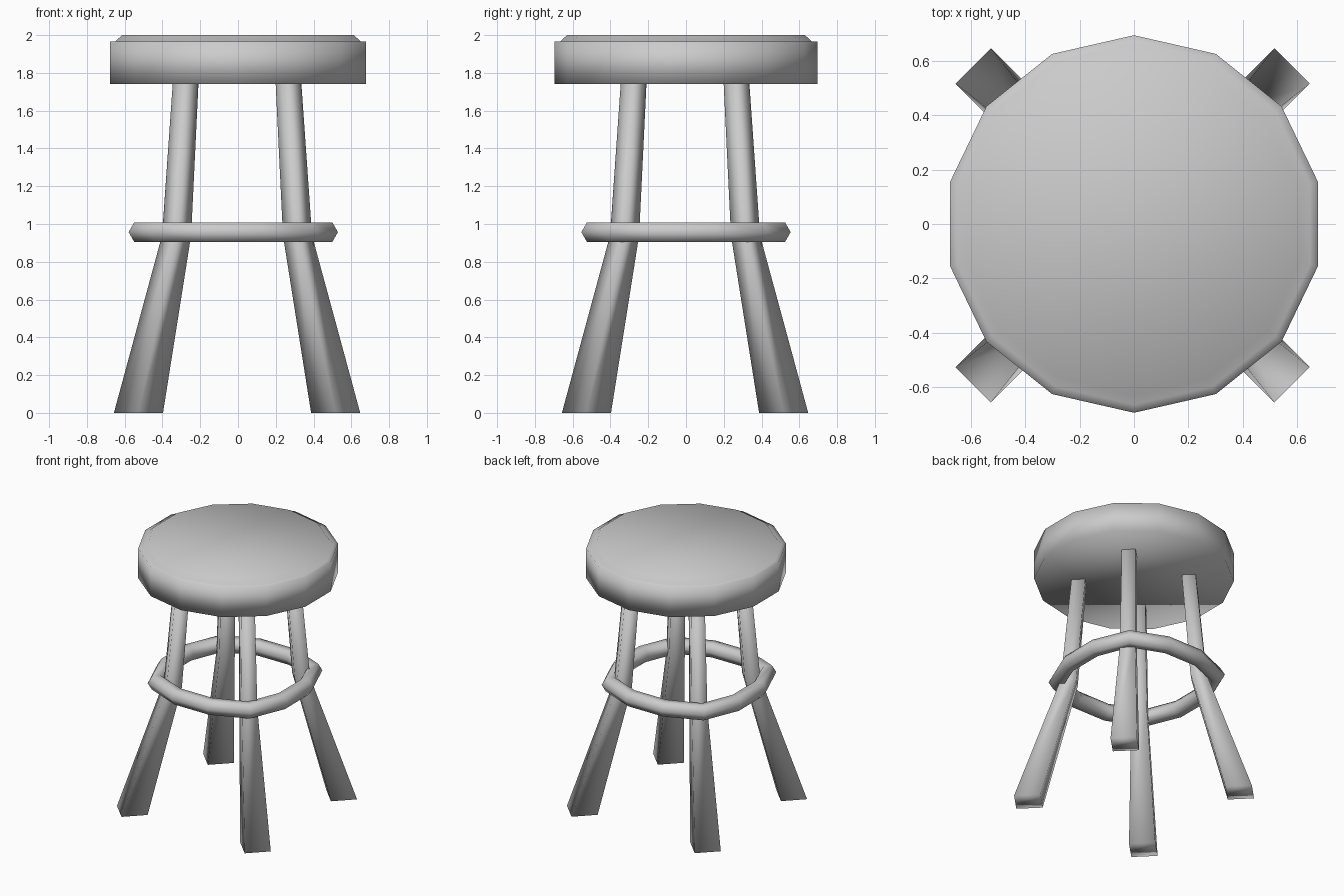
import bpy
from math import sin, cos, pi

if "Cube" in bpy.data.objects:
    bpy.data.objects.remove(bpy.data.objects["Cube"])


def loft(name, rings, closed=False):
    """Skin a list of equal-length vertex rings; cap the ends or join them."""
    n = len(rings[0])
    verts = [v for ring in rings for v in ring]
    faces = []
    for i in range(len(rings) if closed else len(rings) - 1):
        a, b = i * n, ((i + 1) % len(rings)) * n
        for j in range(n):
            k = (j + 1) % n
            faces.append((a + j, a + k, b + k, b + j))
    if not closed:
        faces.append(tuple(reversed(range(n))))
        faces.append(tuple(range(len(verts) - n, len(verts))))
    mesh = bpy.data.meshes.new(name)
    mesh.from_pydata(verts, [], faces)
    mesh.shade_smooth()
    obj = bpy.data.objects.new(name, mesh)
    bpy.context.collection.objects.link(obj)
    return obj


def polygon(cx, cy, z, r, n, start=0.0):
    return [(cx + r * cos(start + 2 * pi * i / n),
             cy + r * sin(start + 2 * pi * i / n), z) for i in range(n)]


# Seat: 14-sided disc with a small step and chamfered cushion top
seat_profile = [(0.695, 1.74), (0.695, 1.965), (0.665, 1.967), (0.63, 2.0)]
loft("seat", [polygon(0, 0, z, r, 14, pi / 2) for r, z in seat_profile])

# Legs: square section turned to the diagonal, kinked at the foot ring
leg_sections = [(0.0, 0.522, 0.13), (0.94, 0.32, 0.077), (1.75, 0.272, 0.068)]
for name, sx, sy in (("front_right_leg", 1, -1), ("front_left_leg", -1, -1),
                     ("back_right_leg", 1, 1), ("back_left_leg", -1, 1)):
    loft(name, [polygon(sx * c - 0.005, sy * c - 0.005, z, r, 4)
                for z, c, r in leg_sections])

# Foot ring: hexagonal tube swept round a 12-point rounded square
quarter = [(0.495, -0.14), (0.495, 0.14), (0.393, 0.393)]
path = []
for q in range(4):
    for x, y in quarter:
        path.append([(x, y), (-y, x), (-x, -y), (y, -x)][q])
tube_radius = 0.06
rings = []
for i, (x, y) in enumerate(path):
    # mitre direction at each path point
    px, py = path[i - 1]
    nx, ny = path[(i + 1) % len(path)]
    tx, ty = nx - px, ny - py
    length = (tx * tx + ty * ty) ** 0.5
    ox, oy = ty / length, -tx / length
    rings.append([(x - 0.025 + ox * tube_radius * cos(a),
                   y + oy * tube_radius * cos(a),
                   0.957 + tube_radius * sin(a))
                  for a in (-j * pi / 3 for j in range(6))])
foot_ring = loft("foot_ring", rings, closed=True)
foot_ring.data.flip_normals()
